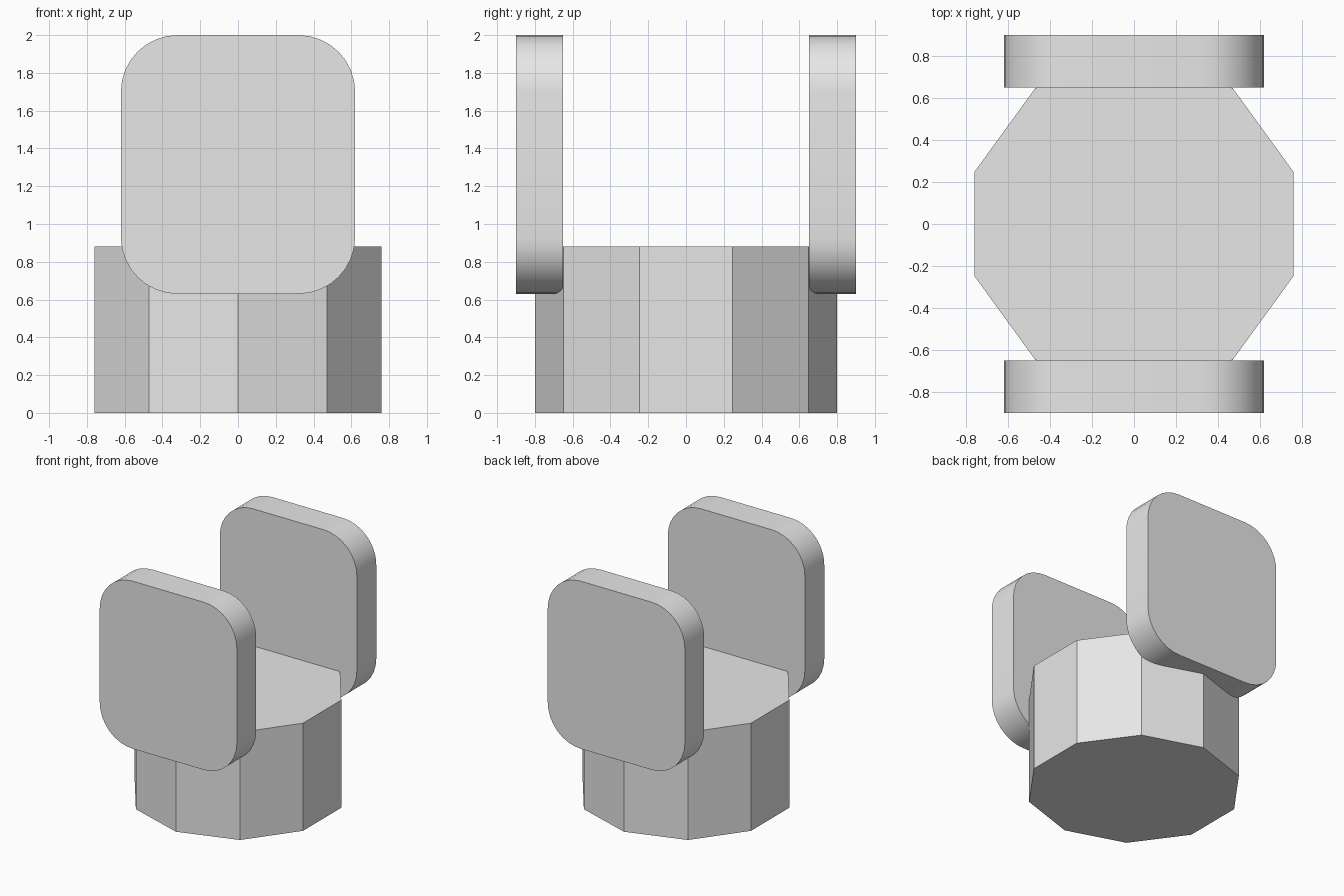
import bpy
import bmesh
import math
from mathutils import Matrix

cube = bpy.data.objects.get("Cube")
if cube:
    bpy.data.objects.remove(cube, do_unlink=True)

grey = bpy.data.materials.new("light_grey")
grey.use_nodes = True
GREY = (0.8, 0.8, 0.8, 1)
grey.diffuse_color = GREY
grey.node_tree.nodes["Principled BSDF"].inputs["Base Color"].default_value = GREY


def make_object(name, bm):
    bmesh.ops.recalc_face_normals(bm, faces=bm.faces)
    mesh = bpy.data.meshes.new(name)
    bm.to_mesh(mesh)
    bm.free()
    mesh.materials.append(grey)
    obj = bpy.data.objects.new(name, mesh)
    bpy.context.collection.objects.link(obj)
    return obj


# Ten-sided base with corners pointing front and back
BASE_HEIGHT = 0.88
bm = bmesh.new()
bmesh.ops.create_cone(
    bm, cap_ends=True, segments=10, radius1=0.8, radius2=0.8, depth=BASE_HEIGHT,
    matrix=Matrix.Translation((0, 0, BASE_HEIGHT / 2)) @ Matrix.Rotation(math.pi / 2, 4, "Z"))
# Make sure a corner lies on the y axis
if max(v.co.x for v in bm.verts) > 0.79:
    bmesh.ops.rotate(bm, verts=bm.verts, matrix=Matrix.Rotation(math.pi / 2, 3, "Z"))
make_object("base", bm)


# Upright panels with rounded corners
WIDTH, BOTTOM, TOP, RADIUS, STEPS = 1.24, 0.63, 2.0, 0.3, 8


def add_panel(name, y_start, y_end):
    bm = bmesh.new()
    middle = (BOTTOM + TOP) / 2
    reach_x, reach_z = WIDTH / 2 - RADIUS, (TOP - BOTTOM) / 2 - RADIUS
    outline = []
    for corner, (sx, sz) in enumerate([(1, 1), (-1, 1), (-1, -1), (1, -1)]):
        for i in range(STEPS + 1):
            a = math.pi / 2 * (corner + i / STEPS)
            outline.append(bm.verts.new((sx * reach_x + RADIUS * math.cos(a), y_start,
                                         middle + sz * reach_z + RADIUS * math.sin(a))))
    face = bm.faces.new(outline)
    extruded = bmesh.ops.extrude_face_region(bm, geom=[face], use_keep_orig=True)
    verts = [g for g in extruded["geom"] if isinstance(g, bmesh.types.BMVert)]
    bmesh.ops.translate(bm, verts=verts, vec=(0, y_end - y_start, 0))
    panel = make_object(name, bm)
    bpy.ops.object.select_all(action="DESELECT")
    panel.select_set(True)
    bpy.context.view_layer.objects.active = panel
    bpy.ops.object.shade_smooth_by_angle(angle=math.radians(30))


add_panel("front_panel", -0.9, -0.65)
add_panel("back_panel", 0.65, 0.9)
